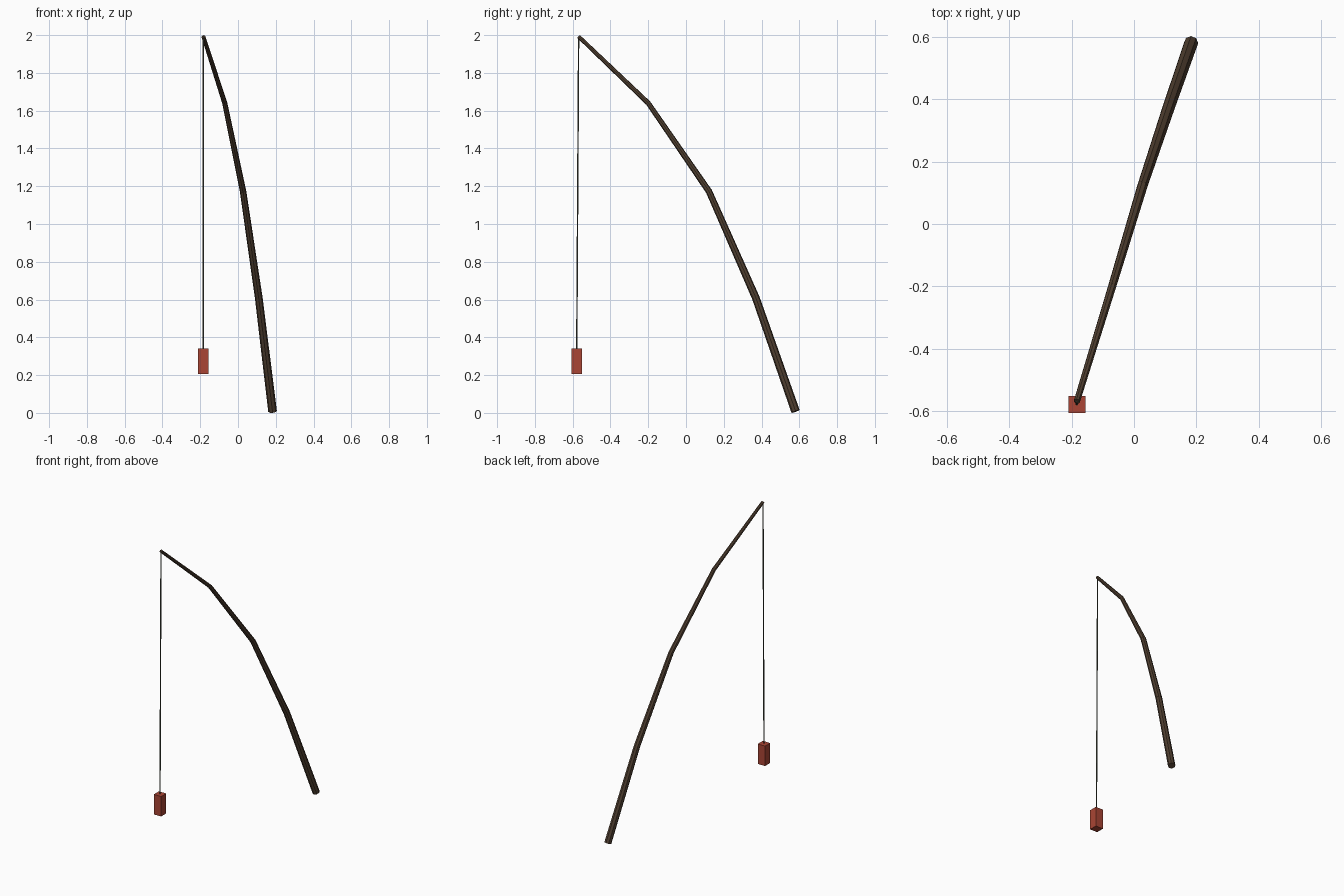
import bpy
from mathutils import Vector

if "Cube" in bpy.data.objects:
    bpy.data.objects.remove(bpy.data.objects["Cube"])


def material(name, color):
    m = bpy.data.materials.new(name)
    m.diffuse_color = (*color, 1)
    m.use_nodes = True
    m.node_tree.nodes["Principled BSDF"].inputs["Base Color"].default_value = m.diffuse_color
    return m


def rod(name, a, b, r1, r2, sides, mat, overlap=0.0):
    """Flat-sided tapered cylinder from a to b."""
    a, b = Vector(a), Vector(b)
    d = (b - a).normalized()
    a, b = a - d * overlap, b + d * overlap
    bpy.ops.mesh.primitive_cone_add(vertices=sides, radius1=r1, radius2=r2,
                                    depth=(b - a).length, location=(a + b) / 2)
    ob = bpy.context.object
    ob.name = name
    ob.rotation_mode = 'QUATERNION'
    ob.rotation_quaternion = Vector((0, 0, 1)).rotation_difference(d)
    ob.data.materials.append(mat)
    return ob


wood = material("dark_wood", (0.08, 0.05, 0.03))
cord = material("cord", (0.09, 0.1, 0.07))
red = material("red_paint", (0.4, 0.06, 0.035))

# Bending pole made of four tapering sections
joints = [(0.183, 0.58, 0.008), (0.11, 0.37, 0.608), (0.027, 0.122, 1.172),
          (-0.07, -0.2, 1.64), (-0.183, -0.568, 1.992)]
radii = [0.023, 0.0205, 0.017, 0.0135, 0.0105]
for i in range(4):
    rod(f"pole_section_{i + 1}", joints[i], joints[i + 1],
        radii[i], radii[i + 1], 8, wood, 0.003 if 0 < i < 3 else 0.0)

# Hanging line
rod("line", joints[-1], (-0.183, -0.578, 0.335), 0.004, 0.004, 5, cord)

# Block hanging from the line
bpy.ops.mesh.primitive_cube_add(size=1, location=(-0.183, -0.578, 0.273))
block = bpy.context.object
block.name = "hanging_block"
block.scale = (0.055, 0.055, 0.136)
block.data.materials.append(red)
